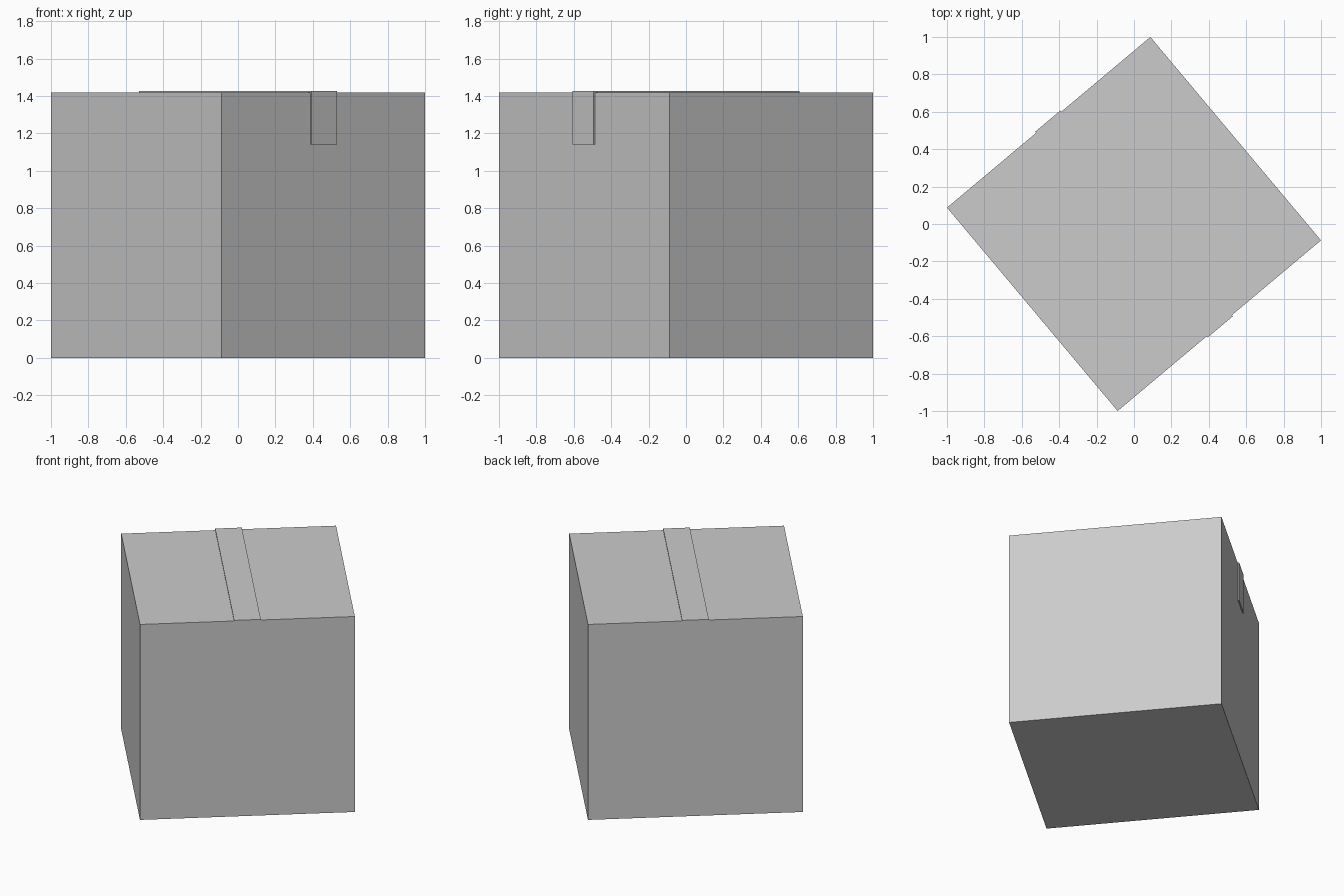
import bpy, bmesh, math

if "Cube" in bpy.data.objects:
    bpy.data.objects.remove(bpy.data.objects["Cube"])

ANGLE = math.radians(40)
S = 1.4194        # box side
H = S / 2
T = 0.008         # tape thickness
W = 0.088         # tape half width
DROP = 1.14       # lower end of the tape


def extrude_profile(name, profile, half_width):
    """Extrude a closed (y, z) profile along local x and turn it to the box angle."""
    bm = bmesh.new()
    face = bm.faces.new([bm.verts.new((-half_width, y, z)) for y, z in profile])
    res = bmesh.ops.extrude_face_region(bm, geom=[face])
    verts = [g for g in res["geom"] if isinstance(g, bmesh.types.BMVert)]
    bmesh.ops.translate(bm, verts=verts, vec=(2 * half_width, 0, 0))
    bmesh.ops.recalc_face_normals(bm, faces=bm.faces)
    mesh = bpy.data.meshes.new(name)
    bm.to_mesh(mesh)
    bm.free()
    obj = bpy.data.objects.new(name, mesh)
    obj.rotation_euler.z = ANGLE
    bpy.context.collection.objects.link(obj)
    return obj


# Closed carton
extrude_profile("carton", [(-H, 0), (H, 0), (H, S), (-H, S)], H)

# Packing tape folded over the top and down two opposite sides
half = [(H, S), (H, DROP), (H + T, DROP), (H + T, S + T)]
extrude_profile("packing_tape", half + [(-y, z) for y, z in reversed(half)], W)
